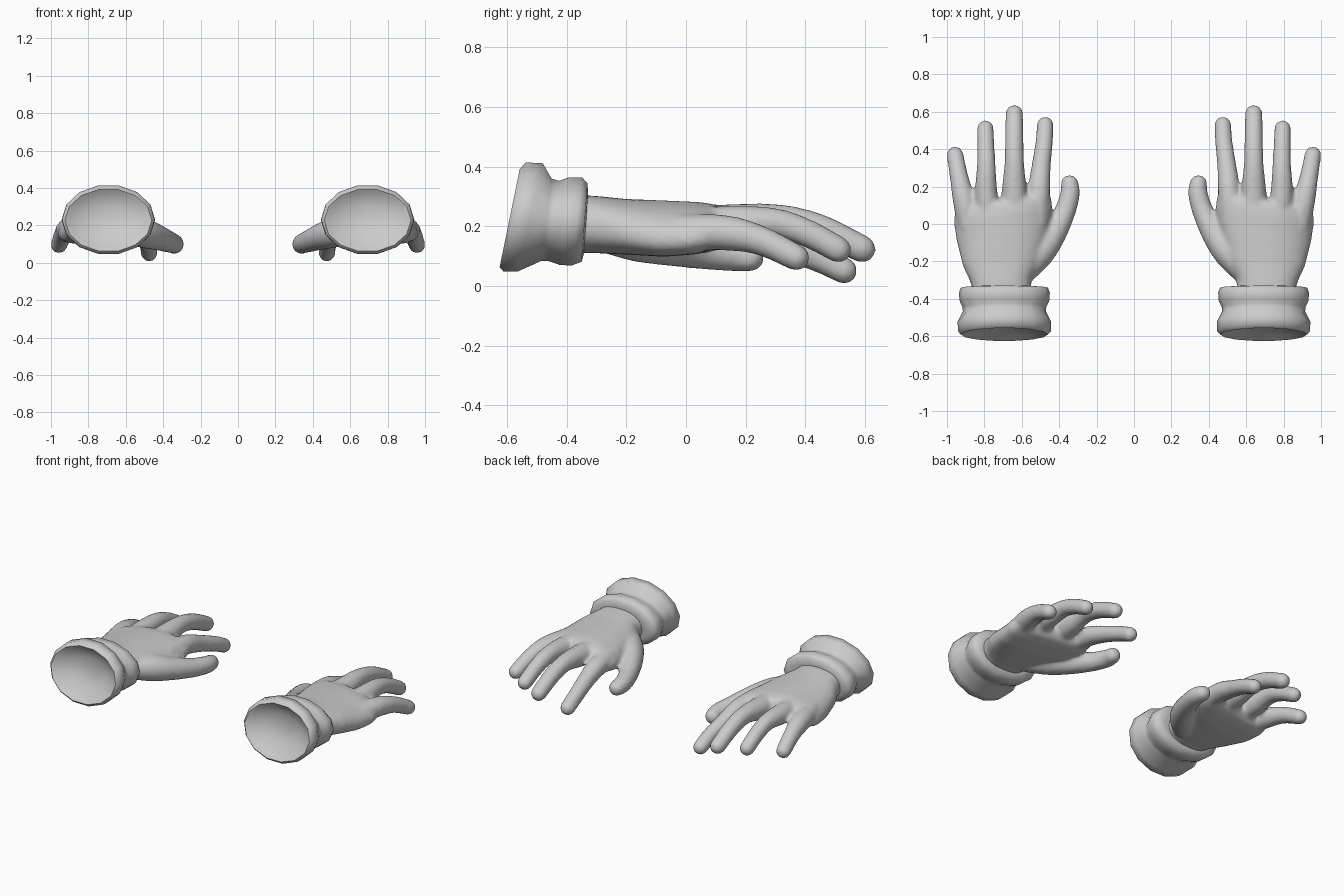
import bpy, bmesh, math
from mathutils import Vector

if "Cube" in bpy.data.objects:
    bpy.data.objects.remove(bpy.data.objects["Cube"])

glove_grey = bpy.data.materials.new("glove grey")
glove_grey.diffuse_color = (0.6, 0.6, 0.6, 1)
glove_grey.use_nodes = True
glove_grey.node_tree.nodes["Principled BSDF"].inputs["Base Color"].default_value = glove_grey.diffuse_color


def loft(bm, rings):
    """Skin a list of rings (lists of points) and close both ends."""
    loops = [[bm.verts.new(p) for p in ring] for ring in rings]
    for a, b in zip(loops, loops[1:]):
        for i in range(len(a)):
            j = (i + 1) % len(a)
            bm.faces.new((a[i], a[j], b[j], b[i]))
    for loop in (loops[0], loops[-1]):
        mid = bm.verts.new(sum((v.co for v in loop), Vector()) / len(loop))
        for i in range(len(loop)):
            bm.faces.new((loop[i], loop[(i + 1) % len(loop)], mid))
    return loops


def ellipse(centre, u, v, sides, power=1.0):
    """Closed ring; a power under 1 makes it boxier."""
    pts = []
    for i in range(sides):
        a = 2 * math.pi * i / sides
        c, s = math.cos(a), math.sin(a)
        c = math.copysign(abs(c) ** power, c)
        s = math.copysign(abs(s) ** power, s)
        pts.append(Vector(centre) + u * c + v * s)
    return pts


def spline(keys, steps=6):
    """Smooth curve through keys of (x, y, z, radius)."""
    k = [Vector(p) for p in keys]
    k = [2 * k[0] - k[1]] + k + [2 * k[-1] - k[-2]]
    out = []
    for a, b, c, d in zip(k, k[1:], k[2:], k[3:]):
        for s in range(steps):
            t = s / steps
            out.append(0.5 * (2 * b + (c - a) * t + (2 * a - 5 * b + 4 * c - d) * t ** 2
                              + (3 * b - a - 3 * c + d) * t ** 3))
    out.append(k[-2])
    return out


def finger(bm, keys):
    """Round tube along a path with a domed tip."""
    pts = spline(keys)
    rings = []
    for i, p in enumerate(pts):
        lo, hi = pts[max(i - 1, 0)], pts[min(i + 1, len(pts) - 1)]
        d = (hi - lo).to_3d().normalized()
        u = d.cross(Vector((0, 0, 1))).normalized()
        v = u.cross(d)
        rings.append(ellipse(p.to_3d(), u * p.w, v * p.w, 16))
    for k in range(1, 6):
        a = k * math.pi / 2 / 5.5
        r = p.w * math.cos(a)
        rings.append(ellipse(p.to_3d() + d * p.w * math.sin(a), u * r, v * r, 16))
    loft(bm, rings)


def make_object(name, bm):
    bmesh.ops.recalc_face_normals(bm, faces=bm.faces)
    me = bpy.data.meshes.new(name)
    bm.to_mesh(me)
    bm.free()
    me.materials.append(glove_grey)
    ob = bpy.data.objects.new(name, me)
    bpy.context.collection.objects.link(ob)
    return ob


# Palm: sections of (y, centre x, half width, bottom z, top z), arched across
hand = bmesh.new()
sections = [(-0.37, 0.705, 0.155, 0.11, 0.305), (-0.30, 0.712, 0.163, 0.11, 0.302),
            (-0.20, 0.708, 0.207, 0.106, 0.292), (-0.05, 0.700, 0.247, 0.10, 0.286),
            (0.06, 0.700, 0.264, 0.11, 0.281), (0.11, 0.700, 0.258, 0.125, 0.272),
            (0.135, 0.700, 0.24, 0.155, 0.255)]
rings = []
for y, cx, hw, z0, z1 in sections:
    ring = ellipse((cx, y, (z0 + z1) / 2), Vector((hw, 0, 0)),
                   Vector((0, 0, (z1 - z0) / 2)), 32, 0.85)
    for p in ring:
        blend = min(1, (y + 0.37) / 0.3)
        p.z -= 0.5 * blend * (p.x - 0.68) ** 2
        p.y -= 0.15 * blend * (p.x - 0.64)
    rings.append(ring)
loft(hand, rings)

# Fingers and thumb: (x, y, z, radius) from root to tip
finger(hand, [(0.52, 0.0, 0.185, 0.062), (0.508, 0.18, 0.178, 0.060),
              (0.495, 0.32, 0.138, 0.051), (0.480, 0.44, 0.094, 0.047),
              (0.475, 0.53, 0.051, 0.045)])
finger(hand, [(0.64, 0.0, 0.20, 0.066), (0.64, 0.18, 0.210, 0.066),
              (0.64, 0.32, 0.220, 0.053), (0.64, 0.45, 0.190, 0.050),
              (0.64, 0.59, 0.124, 0.047)])
finger(hand, [(0.775, 0.0, 0.20, 0.062), (0.79, 0.16, 0.208, 0.061),
              (0.79, 0.30, 0.210, 0.051), (0.792, 0.41, 0.175, 0.047),
              (0.795, 0.51, 0.122, 0.045)])
finger(hand, [(0.88, -0.02, 0.18, 0.060), (0.910, 0.13, 0.178, 0.060),
              (0.935, 0.25, 0.152, 0.050), (0.957, 0.37, 0.095, 0.045)])
finger(hand, [(0.61, -0.27, 0.18, 0.070), (0.51, -0.16, 0.160, 0.080),
              (0.435, -0.06, 0.137, 0.070), (0.372, 0.06, 0.113, 0.058),
              (0.342, 0.16, 0.101, 0.053), (0.344, 0.215, 0.095, 0.048)])
hand_ob = make_object("gloved_hands", hand)

# Blend palm and fingers into one skin
remesh = hand_ob.modifiers.new("blend", 'REMESH')
remesh.mode = 'VOXEL'
remesh.voxel_size = 0.012
remesh.use_smooth_shade = True
soften = hand_ob.modifiers.new("soften", 'SMOOTH')
soften.factor = 0.5
soften.iterations = 7

# Cuff: tilted rings of (top y, top z, bottom y, bottom z, half width)
cuff = bmesh.new()
cuff_rings = [(-0.515, 0.315, -0.545, 0.145, 0.12),
              (-0.545, 0.375, -0.603, 0.088, 0.205),
              (-0.557, 0.393, -0.625, 0.062, 0.232),
              (-0.537, 0.415, -0.612, 0.047, 0.248),
              (-0.480, 0.412, -0.565, 0.047, 0.250),
              (-0.450, 0.360, -0.485, 0.083, 0.222),
              (-0.425, 0.353, -0.462, 0.083, 0.224),
              (-0.395, 0.364, -0.425, 0.070, 0.240),
              (-0.348, 0.364, -0.385, 0.067, 0.243),
              (-0.330, 0.345, -0.350, 0.080, 0.232),
              (-0.328, 0.305, -0.342, 0.108, 0.175)]
rings = []
for ty, tz, by, bz, hw in cuff_rings:
    top, bottom = Vector((0.693, ty, tz)), Vector((0.693, by, bz))
    rings.append(ellipse((top + bottom) / 2, Vector((hw, 0, 0)),
                         (top - bottom) * 0.51, 14))
loft(cuff, rings)
cuff_ob = make_object("cuffs", cuff)
bpy.context.view_layer.objects.active = cuff_ob
cuff_ob.select_set(True)
bpy.ops.object.shade_smooth_by_angle(angle=math.radians(60))

# Left hand mirrors the right
for ob in (hand_ob, cuff_ob):
    ob.modifiers.new("mirror", 'MIRROR').use_mirror_merge = False
